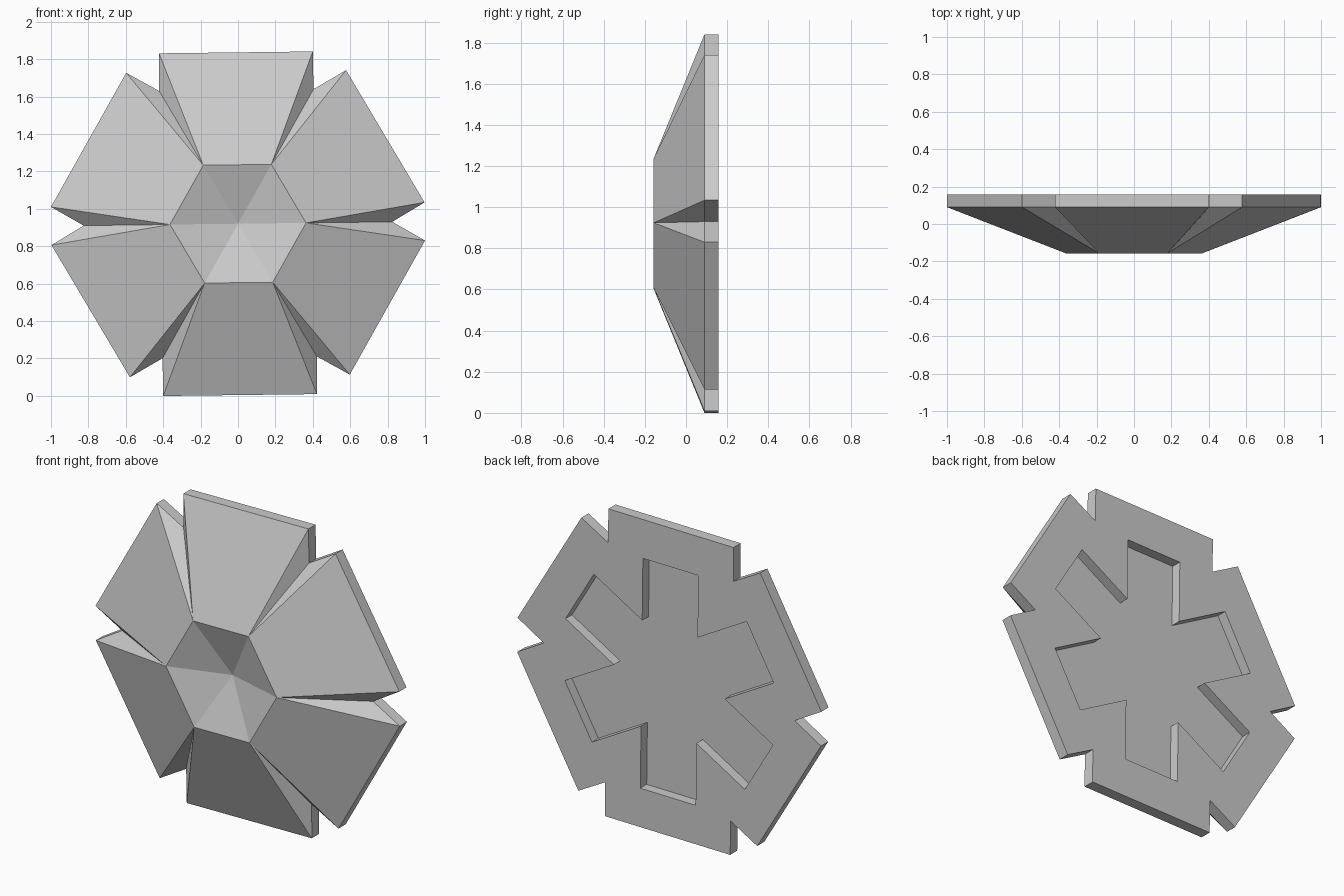
import bpy, bmesh
from math import sin, cos, radians, pi

if "Cube" in bpy.data.objects:
    bpy.data.objects.remove(bpy.data.objects["Cube"])

CENTRE_Z = 0.92
TILT = radians(0.7)          # the whole shape is turned very slightly
FRONT, RIM, BACK, FLOOR, DISH = -0.157, 0.09, 0.157, 0.097, -0.05

bm = bmesh.new()


def vert(u, v, y, k=0):
    """Point (u, v) of the top petal, turned to petal k, at depth y."""
    a = TILT + k * pi / 3
    return bm.verts.new((u * cos(a) - v * sin(a), y,
                         CENTRE_Z + u * sin(a) + v * cos(a)))


def ring(u, v, y):
    return [vert(u, v, y, k) for k in range(6)]


# Rings of points: R is the right side of each petal, L the left side
hex_u, hex_v = 0.182, 0.315
val_u, val_v = 0.4125, 0.7145
hexf = ring(hex_u, hex_v, FRONT)
apex = vert(0, 0, DISH)
outer = {y: (ring(0.411, 0.916, y), ring(-0.411, 0.916, y), ring(val_u, val_v, y))
         for y in (RIM, BACK)}
arm = {y: (ring(hex_u, 0.685, y), ring(-hex_u, 0.685, y), ring(hex_u, hex_v, y))
       for y in (FLOOR, BACK)}

face = bm.faces.new
for k in range(6):
    n = (k + 1) % 6          # next petal, counter-clockwise
    R, L, V = outer[RIM]
    Rb, Lb, Vb = outer[BACK]
    aR, aL, aI = arm[BACK]
    fR, fL, fI = arm[FLOOR]
    # dished hub, sloping petal and the groove beside it
    face((apex, hexf[k], hexf[n]))
    face((hexf[k], R[k], L[k], hexf[n]))
    face((hexf[k], V[k], R[k]))
    face((hexf[n], L[k], V[n]))
    # rim walls
    face((R[k], Rb[k], Lb[k], L[k]))
    face((V[k], Vb[k], Rb[k], R[k]))
    face((L[k], Lb[k], Vb[n], V[n]))
    # flat back around the recess
    face((Rb[k], aR[k], aL[k], Lb[k]))
    face((aI[k], aR[k], Rb[k], Vb[k]))
    face((aI[n], Vb[n], Lb[k], aL[k]))
    # recess walls and arm floor
    face((aR[k], fR[k], fL[k], aL[k]))
    face((aI[k], fI[k], fR[k], aR[k]))
    face((aL[k], fL[k], fI[n], aI[n]))
    face((fI[k], fI[n], fL[k], fR[k]))
face(arm[FLOOR][2])          # middle of the recess floor

bmesh.ops.recalc_face_normals(bm, faces=bm.faces)
mesh = bpy.data.meshes.new("six_petal_plate")
bm.to_mesh(mesh)
bm.free()
plate = bpy.data.objects.new("six_petal_plate", mesh)
bpy.context.collection.objects.link(plate)
